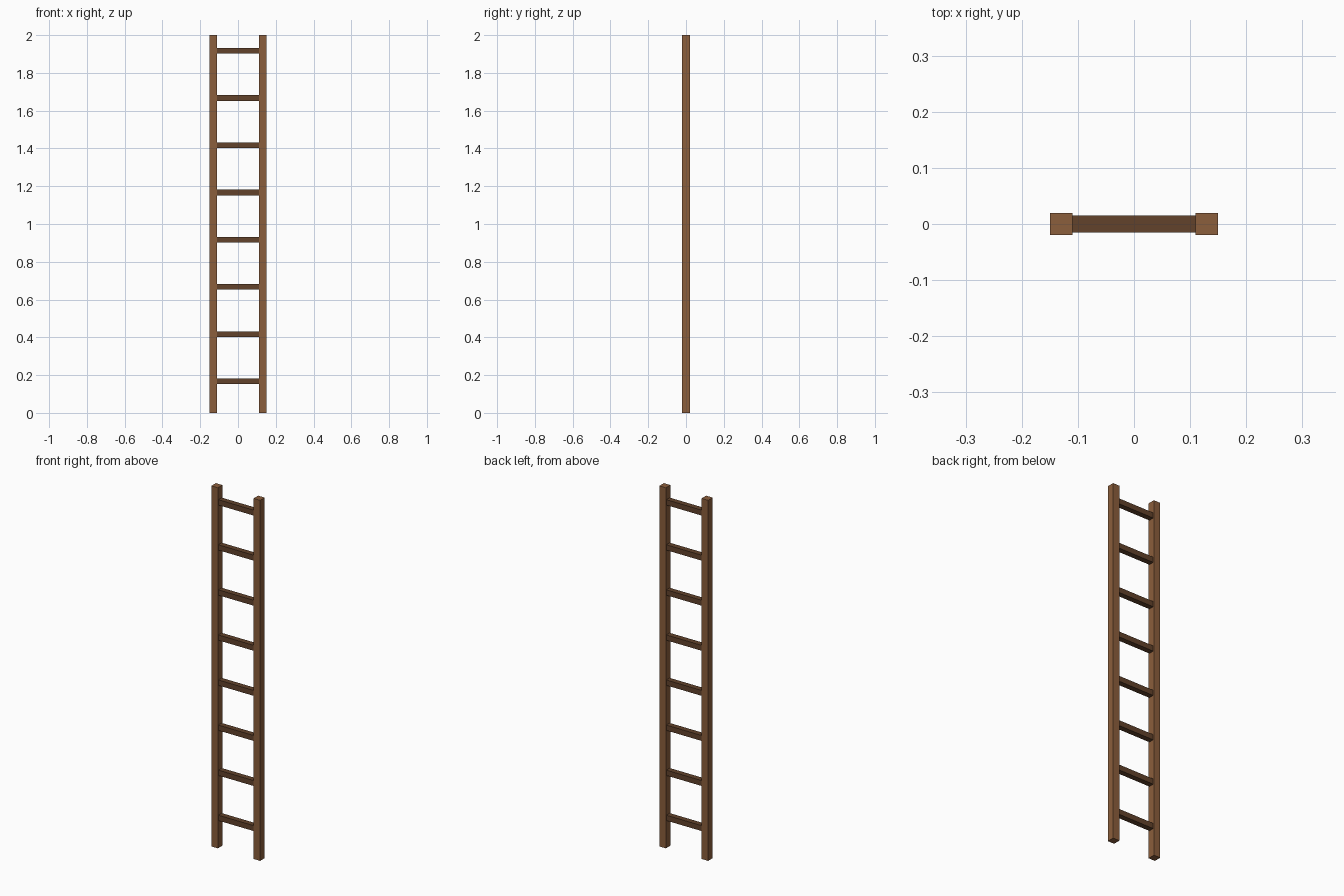
import bpy

default = bpy.data.objects.get("Cube")
if default:
    bpy.data.objects.remove(default, do_unlink=True)


def material(name, srgb):
    linear = [((c / 255 + 0.055) / 1.055) ** 2.4 for c in srgb]
    mat = bpy.data.materials.new(name)
    mat.use_nodes = True
    mat.diffuse_color = (*linear, 1)
    mat.node_tree.nodes["Principled BSDF"].inputs["Base Color"].default_value = (*linear, 1)
    return mat


def box(name, size, center, mat):
    bpy.ops.mesh.primitive_cube_add(size=1, location=center)
    obj = bpy.context.object
    obj.name = name
    obj.scale = size
    bpy.ops.object.transform_apply(location=False, rotation=False, scale=True)
    obj.data.materials.append(mat)
    return obj


rail_wood = material("rail brown", (139, 94, 60))
rung_wood = material("rung dark brown", (98, 66, 43))

HEIGHT, RAIL, RAIL_X = 2.0, 0.04, 0.13
RUNG, RUNG_COUNT, FIRST_RUNG, SPACING = 0.03, 8, 0.167, 0.25

# Upright side rails
for side, sign in (("left", 1), ("right", -1)):
    box(side + "_rail", (RAIL, RAIL, HEIGHT), (sign * RAIL_X, 0, HEIGHT / 2), rail_wood)

# Evenly spaced rungs between the inner faces of the rails
for i in range(RUNG_COUNT):
    box(f"rung_{i + 1}", (2 * RAIL_X - RAIL, RUNG, RUNG),
        (0, 0, FIRST_RUNG + i * SPACING), rung_wood)
